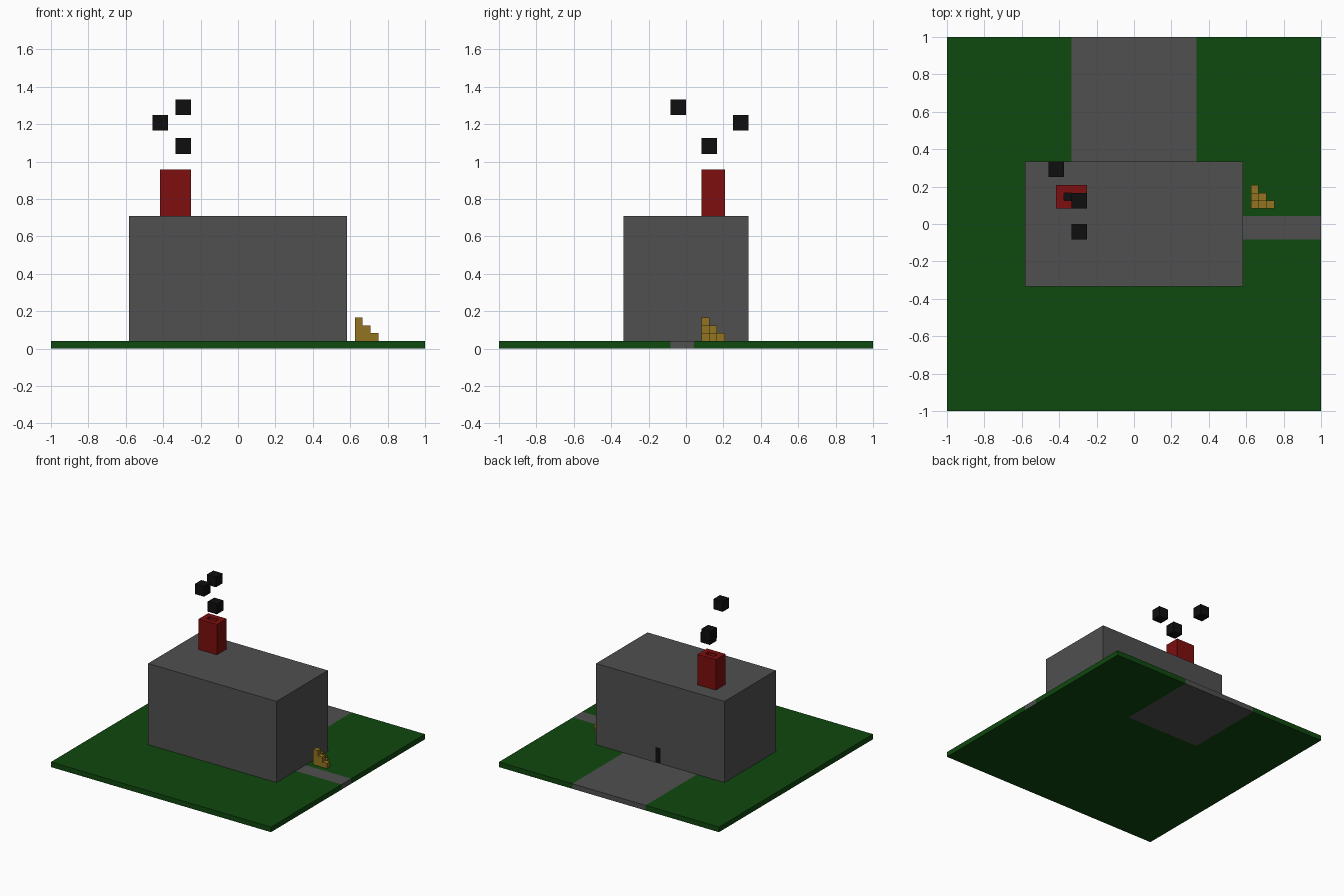
import bpy, bmesh
from mathutils import Vector

if "Cube" in bpy.data.objects:
    bpy.data.objects.remove(bpy.data.objects["Cube"])

V = 1 / 24  # one block of the model's grid; all sizes below are in blocks


def material(name, rgb):
    m = bpy.data.materials.new(name)
    m.diffuse_color = (*rgb, 1)
    m.use_nodes = True
    m.node_tree.nodes["Principled BSDF"].inputs["Base Color"].default_value = m.diffuse_color
    return m


GREY = material("stone grey", (0.08, 0.08, 0.08))
GREEN = material("grass green", (0.0048, 0.065, 0.0048))
RED = material("brick red", (0.209, 0.0044, 0.0044))
YELLOW = material("straw yellow", (0.287, 0.174, 0.0144))
BLACK = material("soot black", (0.0044, 0.0044, 0.0044))


def build(name, boxes, mats, cuts=(), rule=None, recess=None):
    """Boxes given as (low, high) corners; cuts are (axis, value) planes;
    rule(centre, normal) gives the material index of each face."""
    bm = bmesh.new()
    for lo, hi in boxes:
        lo, hi = Vector(lo), Vector(hi)
        verts = bmesh.ops.create_cube(bm, size=1)["verts"]
        for v in verts:
            v.co = Vector([(v.co[k] + 0.5) * (hi[k] - lo[k]) + lo[k] for k in range(3)])
    for axis, value in cuts:
        co, no = Vector(), Vector()
        co[axis], no[axis] = value, 1
        bmesh.ops.bisect_plane(bm, geom=bm.verts[:] + bm.edges[:] + bm.faces[:],
                               plane_co=co, plane_no=no)
    bm.normal_update()
    if rule:
        for f in bm.faces:
            f.material_index = rule(f.calc_center_median(), f.normal)
    if recess:  # sink the faces of the second colour, leaving walls of the first
        picked = [f for f in bm.faces if f.material_index == 1]
        edges = {e for f in picked for e in f.edges}
        floor = bmesh.ops.extrude_discrete_faces(bm, faces=picked)["faces"]
        bmesh.ops.translate(bm, verts=list({v for f in floor for v in f.verts}),
                            vec=Vector(recess))
        for e in edges:
            for f in e.link_faces:
                f.material_index = 0
        for f in floor:
            f.material_index = 1
    bmesh.ops.recalc_face_normals(bm, faces=bm.faces[:])
    bmesh.ops.scale(bm, verts=bm.verts[:], vec=(V, V, V))
    me = bpy.data.meshes.new(name)
    bm.to_mesh(me)
    bm.free()
    for m in mats:
        me.materials.append(m)
    ob = bpy.data.objects.new(name, me)
    bpy.context.collection.objects.link(ob)
    return ob


# lawn slab with a driveway at the back and a footpath on the right
def paving(c, n):
    driveway = abs(c.x) < 8 and c.y > 8
    path = c.x > 14 and -2 < c.y < 1 and n.z > -0.5
    return int(driveway or path)


build("lawn", [((-24, -24, 0), (24, 24, 1))], [GREEN, GREY],
      [(0, -8), (0, 8), (0, 14), (1, 8), (1, -2), (1, 1)], paving)

# main block with a narrow dark slot low on the back wall
build("house", [((-14, -8, 1), (14, 8, 17))], [GREY, BLACK],
      [(0, 0), (0, 1), (2, 4)],
      lambda c, n: int(n.y > 0.5 and 0 < c.x < 1 and c.z < 4))

# chimney with a sooty flue
build("chimney", [((-10, 2, 17), (-6, 5, 23))], [RED, BLACK],
      [(0, -9), (0, -7), (1, 3), (1, 4)],
      lambda c, n: int(n.z > 0.5 and -9 < c.x < -7 and 3 < c.y < 4),
      recess=(0, 0, -1))

# smoke puffs
for i, (x, y, z) in enumerate([(-8, 2, 25), (-11, 6, 28), (-8, -2, 30)]):
    build(f"smoke_puff_{i + 1}", [((x, y, z), (x + 2, y + 2, z + 2))], [BLACK])

# stepped corner pile beside the path
build("pile", [((15 + i, 2 + j, 1), (16 + i, 3 + j, 4 - i - j))
               for i in range(3) for j in range(3 - i)], [YELLOW])
